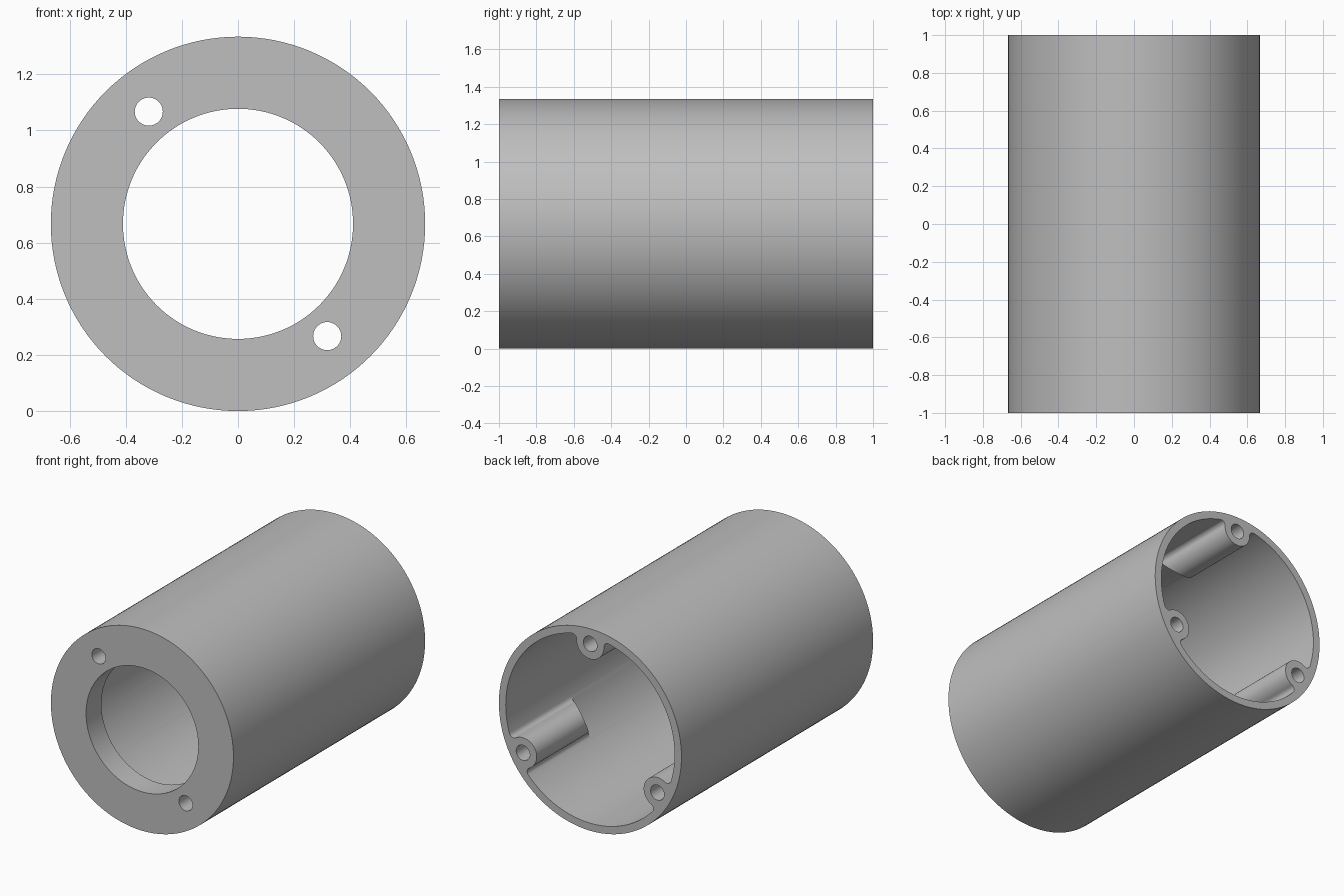
import bpy, bmesh
from math import sin, cos, acos, atan2, pi, radians
from mathutils import Matrix, Vector

if "Cube" in bpy.data.objects:
    bpy.data.objects.remove(bpy.data.objects["Cube"], do_unlink=True)

OUTER, INNER, OPENING = 0.667, 0.617, 0.41      # shell radii
PLATE = 0.16                                    # front plate thickness
BOSS_AT, BOSS_R, FILLET = 0.567, 0.1, 0.03      # screw bosses
HOLE_R, HOLE_DEPTH = 0.05, 0.4
OVER = 0.05                                     # overlap for clean cuts

grey = bpy.data.materials.new("plain grey")
grey.use_nodes = True
colour = (0.52, 0.52, 0.52, 1)
grey.diffuse_color = colour
grey.node_tree.nodes["Principled BSDF"].inputs["Base Color"].default_value = colour


def make_object(name, bm):
    bmesh.ops.recalc_face_normals(bm, faces=bm.faces)
    mesh = bpy.data.meshes.new(name)
    bm.to_mesh(mesh)
    bm.free()
    mesh.materials.append(grey)
    ob = bpy.data.objects.new(name, mesh)
    bpy.context.collection.objects.link(ob)
    return ob


def cylinder(name, radius, y0, y1, x=0, z=0, sides=128):
    """Cylinder lying along y; x and z are measured from the tube axis."""
    bm = bmesh.new()
    place = Matrix.Translation((x, (y0 + y1) / 2, OUTER + z)) @ Matrix.Rotation(pi / 2, 4, "X")
    bmesh.ops.create_cone(bm, cap_ends=True, segments=sides, radius1=radius,
                          radius2=radius, depth=y1 - y0, matrix=place)
    return make_object(name, bm)


def arc(centre, radius, start, end, steps):
    return [centre + radius * Vector((cos(a), sin(a)))
            for a in (start + (end - start) * i / steps for i in range(steps + 1))]


def boss(name, angle):
    """Filleted round boss whose inner end slopes into the wall at 45 degrees."""
    mid = Vector((BOSS_AT, 0))
    reach = INNER - FILLET
    spread = acos((reach**2 + BOSS_AT**2 - (BOSS_R + FILLET)**2) / (2 * reach * BOSS_AT))
    corner = reach * Vector((cos(spread), sin(spread)))
    to_boss = mid - corner
    toward = atan2(to_boss.y, to_boss.x)
    root = (INNER + 0.02) * Vector((cos(spread), sin(spread)))
    half = [root] + arc(corner, FILLET, spread, toward, 8)
    half += arc(mid, BOSS_R, toward + pi, pi, 20)[1:]
    profile = half + [Vector((p.x, -p.y)) for p in reversed(half[:-1])]

    bm = bmesh.new()
    rings = [[], []]
    crown = BOSS_AT - BOSS_R
    for p in profile:
        x = p.x * cos(angle) - p.y * sin(angle)
        z = p.x * sin(angle) + p.y * cos(angle) + OUTER
        rings[0].append(bm.verts.new((x, 1 + OVER, z)))
        rings[1].append(bm.verts.new((x, 0.49 - (p.x - crown), z)))
    bm.faces.new(rings[0])
    bm.faces.new(rings[1])
    for i in range(len(profile)):
        j = i - 1
        bm.faces.new((rings[0][j], rings[0][i], rings[1][i], rings[1][j]))
    return make_object(name, bm)


def combine(target, other, operation):
    mod = target.modifiers.new(operation.lower(), "BOOLEAN")
    mod.operation, mod.solver, mod.object = operation, "EXACT", other
    bpy.context.view_layer.objects.active = target
    bpy.ops.object.modifier_apply(modifier=mod.name)
    bpy.data.objects.remove(other, do_unlink=True)


# Shell: open at the back, thick plate with a round opening at the front
housing = cylinder("tube_housing", OUTER, -1, 1 + 2 * OVER)
combine(housing, cylinder("cavity", INNER, -1 + PLATE, 1 + 3 * OVER), "DIFFERENCE")
combine(housing, cylinder("opening", OPENING, -1 - OVER, -1 + PLATE + OVER), "DIFFERENCE")

# Two through holes in the front plate
for side in (-1, 1):
    combine(housing, cylinder("plate_hole", HOLE_R, -1 - OVER, -1 + PLATE + OVER,
                              side * 0.318, side * -0.4, 40), "DIFFERENCE")

# Three screw bosses inside the back end, each with a blind hole
angles = [radians(a) for a in (90, 210, 330)]
for a in angles:
    combine(housing, boss("screw_boss", a), "UNION")

# Trim the back end flush
bm = bmesh.new()
bmesh.ops.create_cube(bm, size=2, matrix=Matrix.Translation((0, 2, OUTER)))
combine(housing, make_object("trim", bm), "DIFFERENCE")

for a in angles:
    combine(housing, cylinder("screw_hole", HOLE_R, 1 - HOLE_DEPTH, 1 + OVER,
                              BOSS_AT * cos(a), BOSS_AT * sin(a), 40), "DIFFERENCE")

# Smooth round walls, sharp rims
bpy.ops.object.select_all(action="DESELECT")
housing.select_set(True)
bpy.context.view_layer.objects.active = housing
bpy.ops.object.shade_smooth_by_angle(angle=radians(30))
